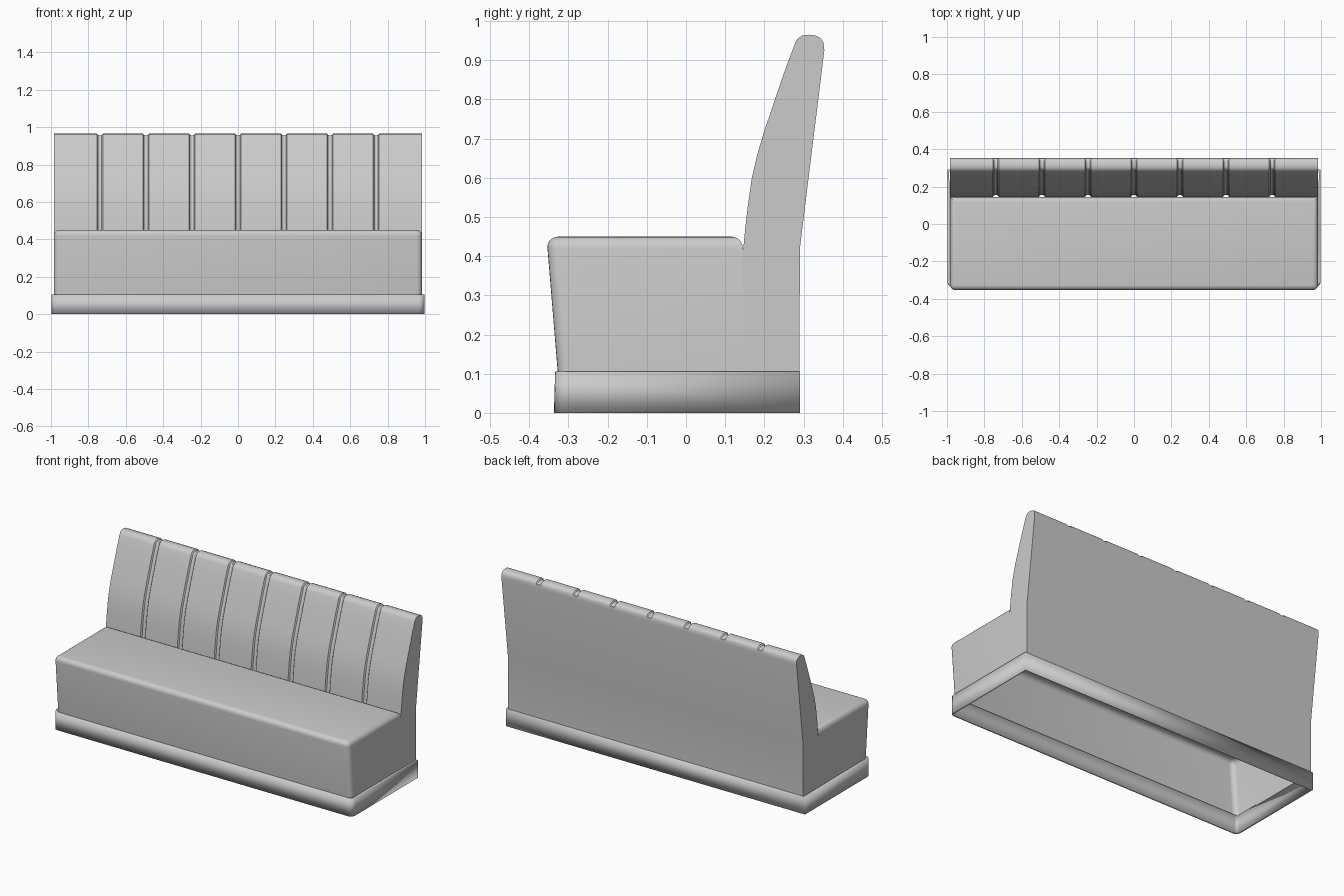
import bpy, bmesh, math
from mathutils import Vector

if "Cube" in bpy.data.objects:
    bpy.data.objects.remove(bpy.data.objects["Cube"])

HALF = 0.985      # half width of the upholstery
SPLIT_Y = 0.145   # where seat meets backrest
FLOOR = 0.1       # lower edge of the upholstery


def finish(bm, name):
    bmesh.ops.recalc_face_normals(bm, faces=bm.faces[:])
    mesh = bpy.data.meshes.new(name)
    bm.to_mesh(mesh)
    bm.free()
    ob = bpy.data.objects.new(name, mesh)
    bpy.context.collection.objects.link(ob)
    bpy.ops.object.select_all(action='DESELECT')
    ob.select_set(True)
    bpy.context.view_layer.objects.active = ob
    bpy.ops.object.shade_smooth_by_angle(angle=math.radians(32))
    return ob


def box(hx, front_low, front_high, back, z0, z1):
    """Box with a leaning front face."""
    bm = bmesh.new()
    bmesh.ops.create_cube(bm, size=2)
    for v in bm.verts:
        front = front_high if v.co.z > 0 else front_low
        v.co = (v.co.x * hx, front if v.co.y < 0 else back,
                z1 if v.co.z > 0 else z0)
    return bm


def is_edge(e, test):
    return all(test(v.co) for v in e.verts)


def drop_faces(bm, test):
    bm.normal_update()
    doomed = [f for f in bm.faces if test(f)]
    bmesh.ops.delete(bm, geom=doomed, context='FACES')


# Seat: hollow, rounded top rim and front corners
bm = box(HALF, -0.327, -0.356, SPLIT_Y, FLOOR, 0.45)
edges = [e for e in bm.edges
         if is_edge(e, lambda c: c.z > 0.4)
         or (is_edge(e, lambda c: c.y < 0)
             and abs(e.verts[0].co.z - e.verts[1].co.z) > 0.1)]
bmesh.ops.bevel(bm, geom=edges, offset=0.03, segments=5, profile=0.5,
                affect='EDGES')
drop_faces(bm, lambda f: f.normal.z < -0.95 or f.normal.y > 0.99)
finish(bm, "seat")

# Backrest: side profile lofted along x, dented at seven stitched channels
profile = [(0.145, 0.405), (0.151, 0.47), (0.158, 0.53), (0.168, 0.60),
           (0.182, 0.66), (0.199, 0.717), (0.227, 0.80), (0.253, 0.876),
           (0.277, 0.940), (0.284, 0.954), (0.296, 0.963), (0.312, 0.965),
           (0.330, 0.963), (0.343, 0.957), (0.351, 0.945), (0.353, 0.925),
           (0.291, 0.423), (0.289, FLOOR)]
LAST_DENTED = 13
stations = [(-HALF, 0.0)]
for i in range(1, 8):
    cx = -HALF + i * HALF / 4
    stations += [(cx + dx, d) for dx, d in
                 ((-0.016, 0), (-0.010, 0.008), (0, 0.011),
                  (0.010, 0.008), (0.016, 0))]
stations.append((HALF, 0.0))

bm = bmesh.new()
rows = []
for x, depth in stations:
    row = []
    for k, (y, z) in enumerate(profile):
        p = Vector((y, z))
        if k <= LAST_DENTED:
            t = (Vector(profile[k + 1]) - Vector(profile[max(k - 1, 0)])).normalized()
            p += Vector((t.y, -t.x)) * depth
        row.append(bm.verts.new((x, p.x, p.y)))
    rows.append(row)
for a, b in zip(rows, rows[1:]):
    for k in range(len(profile) - 1):
        bm.faces.new((a[k], a[k + 1], b[k + 1], b[k]))
for row in (rows[0], rows[-1]):
    low = bm.verts.new((row[0].co.x, SPLIT_Y, FLOOR))
    bm.faces.new(row + [low])
finish(bm, "backrest")

# Plinth: thin frame, open above and below, rounded front corners
bm = box(0.998, -0.337, -0.334, 0.291, 0.0, 0.106)
edges = [e for e in bm.edges if is_edge(e, lambda c: c.y < 0)
         and abs(e.verts[0].co.z - e.verts[1].co.z) > 0.05]
bmesh.ops.bevel(bm, geom=edges, offset=0.03, segments=5, profile=0.5,
                affect='EDGES')
drop_faces(bm, lambda f: abs(f.normal.z) > 0.9)
plinth = finish(bm, "plinth")
solid = plinth.modifiers.new("thickness", 'SOLIDIFY')
solid.thickness = 0.014
solid.offset = -1
